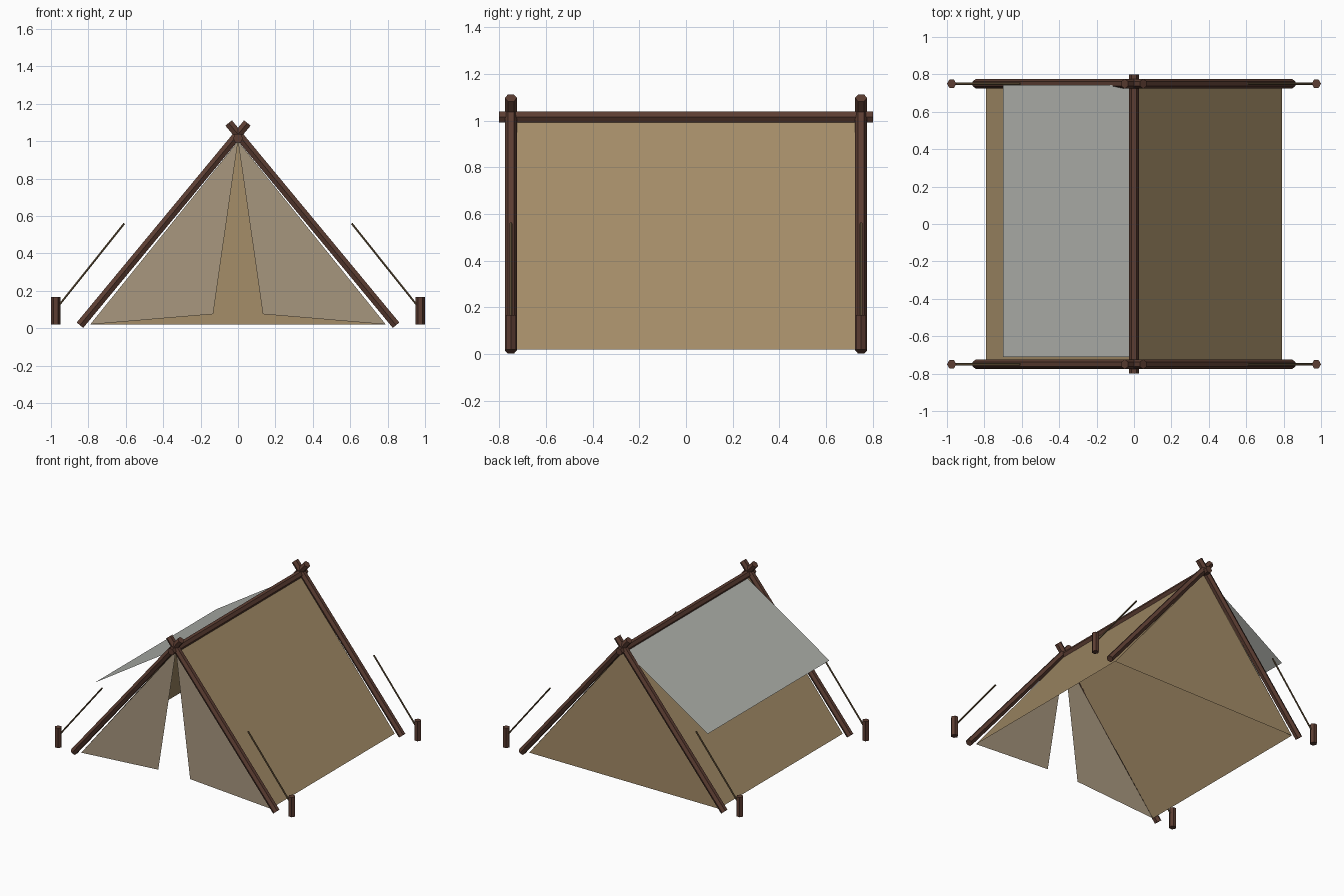
import bpy
import math
from mathutils import Vector

if "Cube" in bpy.data.objects:
    bpy.data.objects.remove(bpy.data.objects["Cube"])


def material(name, rgb):
    m = bpy.data.materials.new(name)
    m.diffuse_color = (*rgb, 1)
    m.use_nodes = True
    m.node_tree.nodes["Principled BSDF"].inputs["Base Color"].default_value = m.diffuse_color
    return m


WOOD = material("wood", (0.107, 0.047, 0.032))
CANVAS = material("canvas", (0.376, 0.266, 0.138))
FLAP = material("flap_canvas", (0.38, 0.30, 0.205))
SHEET = material("grey_cloth", (0.42, 0.43, 0.40))
ROPE = material("rope", (0.15, 0.10, 0.05))


def mesh(name, verts, faces, mat):
    me = bpy.data.meshes.new(name)
    me.from_pydata([tuple(v) for v in verts], [], faces)
    me.materials.append(mat)
    ob = bpy.data.objects.new(name, me)
    bpy.context.collection.objects.link(ob)
    return ob


def rod(name, p, q, r, corner, mat, n=6):
    """Prism from p to q, with its first corner pointing along 'corner'."""
    p, q = Vector(p), Vector(q)
    d = (q - p).normalized()
    s = Vector(corner)
    s = (s - d * s.dot(d)).normalized()
    t = d.cross(s)
    ring = [(s * math.cos(a) + t * math.sin(a)) * r
            for a in (2 * math.pi * i / n for i in range(n))]
    verts = [p + v for v in ring] + [q + v for v in ring]
    faces = [(i, (i + 1) % n, n + (i + 1) % n, n + i) for i in range(n)]
    faces += [tuple(range(n))[::-1], tuple(range(n, 2 * n))]
    return mesh(name, verts, faces, mat)


def panel(name, verts, mat, flip=False):
    order = list(range(len(verts)))
    return mesh(name, verts, [order[::-1] if flip else order], mat)


END = 0.75     # y of the pole frames
CLOTH = 0.74   # y of the canvas ends

# Ridge pole
rod("ridge_pole", (0, -0.8, 1.015), (0, 0.8, 1.015), 0.027, (1, 0, 0), WOOD)

# Crossed frame poles, pegs and guy ropes at both ends
for y, end in ((-END, "front"), (END, "back")):
    for s, side in ((-1, "left"), (1, "right")):
        tag = f"{end}_{side}"
        rod(f"{tag}_pole", (s * 0.845, y, 0.016), (-s * 0.05, y, 1.097),
            0.026, (0, 1, 0), WOOD)
        rod(f"{tag}_peg", (s * 0.975, y, 0.02), (s * 0.975, y, 0.168),
            0.025, (1, 0, 0), WOOD)
        rod(f"{tag}_rope", (s * 0.975, y, 0.10), (s * 0.608, y, 0.56),
            0.006, (0, 1, 0), ROPE)

# Sloping canvas sides and the open front flaps
for s, side in ((-1, "left"), (1, "right")):
    panel(f"{side}_roof", [(0, -CLOTH, 1.01), (s * 0.79, -CLOTH, 0.02),
                           (s * 0.79, CLOTH, 0.02), (0, CLOTH, 1.01)],
          CANVAS, flip=s < 0)
    panel(f"{side}_front_flap", [(0, -CLOTH, 1.0), (s * 0.79, -CLOTH, 0.02),
                                 (s * 0.133, -0.76, 0.075)],
          FLAP, flip=s > 0)

# Closed back wall
panel("back_wall", [(0, CLOTH, 1.0), (0.79, CLOTH, 0.02),
                    (-0.79, CLOTH, 0.02)], CANVAS)

# Grey rain sheet lifted off the left side
panel("rain_sheet", [(-0.01, -0.71, 1.0), (-0.7, -0.71, 0.56),
                     (-0.7, 0.742, 0.56), (-0.01, 0.742, 1.0)],
      SHEET, flip=True)
